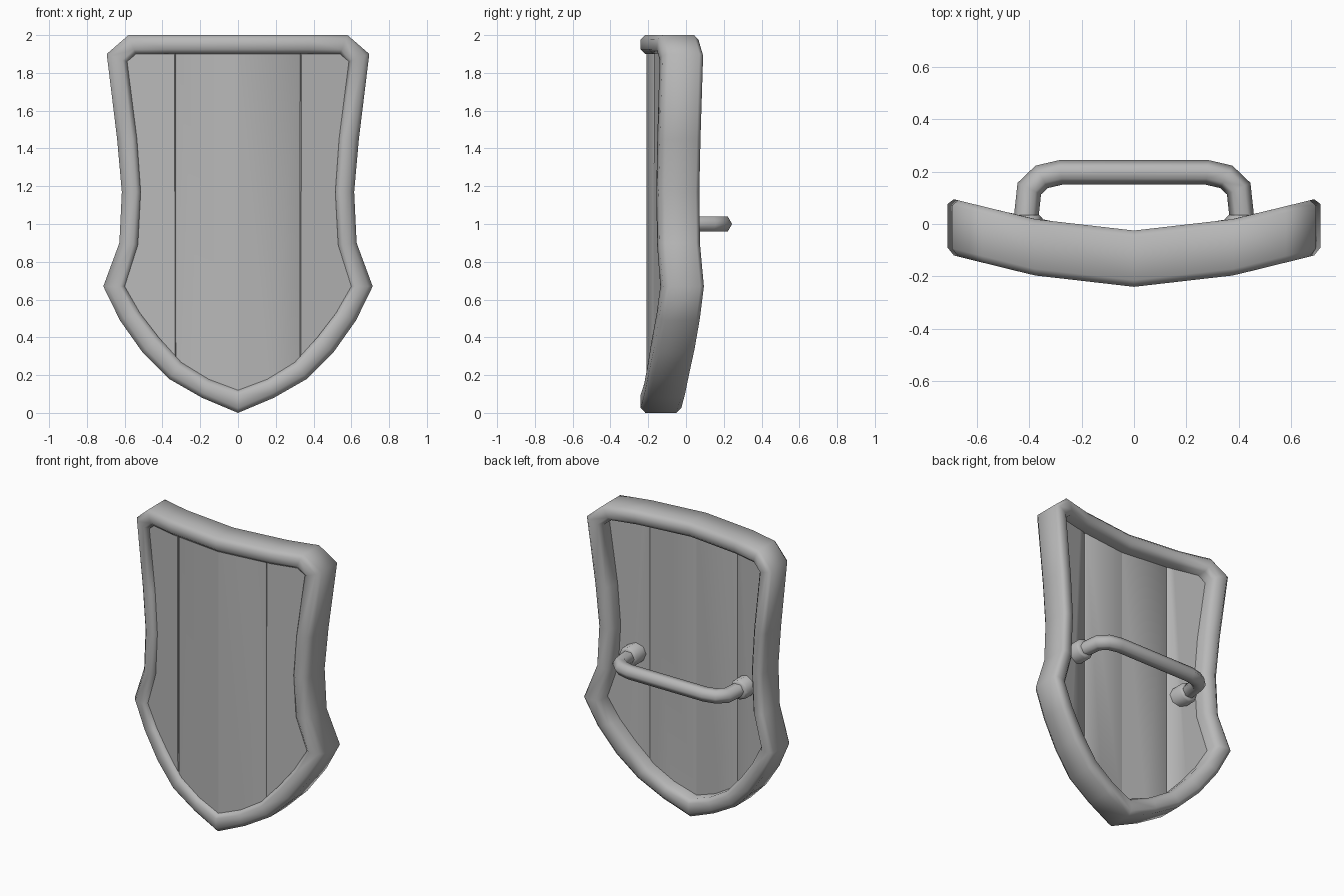
import bpy, bmesh, math
from mathutils import Vector

cube = bpy.data.objects.get("Cube")
if cube:
    bpy.data.objects.remove(cube, do_unlink=True)

grey = bpy.data.materials.new("plain grey")
grey.use_nodes = True
grey.diffuse_color = (0.48, 0.48, 0.48, 1)
grey.node_tree.nodes["Principled BSDF"].inputs["Base Color"].default_value = (0.48, 0.48, 0.48, 1)

DEPTH = 0.215   # rim front to back
BEVEL = 0.025   # rim edge rounding
SEAM = 0.33     # x of the side plank joints
PLANK = 0.095   # plank thickness
LAP = 0.002     # overlap of neighbouring planks


def front_y(x, kink=0.38):
    """Front of the curved shield at x, bent at the centre and at the kink."""
    x = abs(x)
    kink_y = -0.24 + 0.115 * kink
    if x < kink:
        return -0.24 + 0.115 * x
    return kink_y + (x - kink) * (-0.115 - kink_y) / (0.71 - kink)


def finish(name, bm, angle=50):
    bmesh.ops.recalc_face_normals(bm, faces=bm.faces)
    mesh = bpy.data.meshes.new(name)
    bm.to_mesh(mesh)
    bm.free()
    obj = bpy.data.objects.new(name, mesh)
    bpy.context.collection.objects.link(obj)
    mesh.materials.append(grey)
    bpy.ops.object.select_all(action="DESELECT")
    obj.select_set(True)
    bpy.context.view_layer.objects.active = obj
    bpy.ops.object.shade_smooth_by_angle(angle=math.radians(angle))
    return obj


def bridge(bm, rings, closed):
    """Skin a list of vertex rings with quads."""
    for i in range(len(rings) if closed else len(rings) - 1):
        a, b = rings[i], rings[(i + 1) % len(rings)]
        for j in range(len(a)):
            k = (j + 1) % len(a)
            bm.faces.new((a[j], a[k], b[k], b[j]))


# Half outlines from top centre to bottom tip, mirrored into full loops
outer_half = [(0, 2), (0.38, 2), (0.58, 2), (0.695, 1.9), (0.64, 1.45), (0.615, 1.17),
              (0.628, 0.9), (0.713, 0.67), (0.625, 0.49), (0.505, 0.32), (0.365, 0.18),
              (0.19, 0.08), (0, 0)]
inner_half = [(0, 1.9), (0.37, 1.9), (0.54, 1.9), (0.587, 1.86), (0.535, 1.45), (0.515, 1.17),
              (0.53, 0.89), (0.6, 0.67), (0.52, 0.53), (0.42, 0.4), (0.3, 0.267),
              (0.155, 0.178), (0, 0.12)]


def mirrored(half):
    return [Vector(p) for p in half] + [Vector((-x, z)) for x, z in half[-2:0:-1]]


outer, inner = mirrored(outer_half), mirrored(inner_half)

# Rim: a bevelled section carried around the outline
bm = bmesh.new()
rings = []
for o, i in zip(outer, inner):
    step = (i - o).normalized() * BEVEL
    section = [(o, BEVEL), (o + step, 0), (i - step, 0), (i, BEVEL),
               (i, DEPTH - BEVEL), (i - step, DEPTH), (o + step, DEPTH), (o, DEPTH - BEVEL)]
    rings.append([bm.verts.new((p.x, front_y(p.x) + d, p.y)) for p, d in section])
bridge(bm, rings, True)
finish("rim", bm, 75)

# Planks: slices of the panel outline, tucked under the rim
cuts = [-1, -SEAM, 0, SEAM, 1]
names = ["right_outer_plank", "right_inner_plank", "left_inner_plank", "left_outer_plank"]
for name, x0, x1 in zip(names, cuts, cuts[1:]):
    bm = bmesh.new()
    bm.faces.new([bm.verts.new((p.x, 0, p.y)) for p in
                  (o.lerp(i, 0.5) for o, i in zip(outer, inner))])
    for x, side in ((x0, -1), (x1, 1)):
        bmesh.ops.bisect_plane(bm, geom=bm.verts[:] + bm.edges[:] + bm.faces[:],
                               plane_co=(x + side * LAP, 0, 0), plane_no=(side, 0, 0),
                               clear_outer=True)
    for v in bm.verts:
        v.co.y = front_y(v.co.x, SEAM) + 0.03
    new = bmesh.ops.extrude_face_region(bm, geom=bm.faces[:])["geom"]
    bmesh.ops.translate(bm, vec=(0, PLANK, 0),
                        verts=[g for g in new if isinstance(g, bmesh.types.BMVert)])
    joints = [e for e in bm.edges
              if all(any(abs(v.co.x - x) < 2 * LAP for x in (x0, x1)) for v in e.verts)
              and abs(e.verts[0].co.z - e.verts[1].co.z) > 0.5]
    bmesh.ops.bevel(bm, geom=joints, offset=0.009, segments=1, affect="EDGES")
    finish(name, bm, 50)

# Handle: six-sided bar swept along a bent path
GRIP_Z, GRIP_R = 1.0, 0.047
path_half = [(0.42, -0.05), (0.4, 0.135), (0.353, 0.18), (0.28, 0.197)]
path = [Vector(p) for p in path_half] + [Vector((-x, y)) for x, y in reversed(path_half)]
bm = bmesh.new()
rings = []
for n, p in enumerate(path):
    before = (p - path[n - 1]).normalized() if n else (path[1] - p).normalized()
    after = (path[n + 1] - p).normalized() if n < len(path) - 1 else before
    t = (before + after).normalized()
    side = Vector((t.y, -t.x)) / t.dot(after)
    ring = []
    for k in range(6):
        a = k * math.tau / 6
        q = p + side * GRIP_R * math.cos(a)
        ring.append(bm.verts.new((q.x, q.y, GRIP_Z + GRIP_R * math.sin(a))))
    rings.append(ring)
bridge(bm, rings, False)
bm.faces.new(rings[0])
bm.faces.new(rings[-1])
finish("handle", bm, 65)

# Mounts: bevelled collars where the handle meets the planks
for name, s in (("left_mount", 1), ("right_mount", -1)):
    bm = bmesh.new()
    bmesh.ops.create_cone(bm, cap_ends=True, segments=8, radius1=0.067, radius2=0.067, depth=0.13)
    top = [e for e in bm.edges if all(v.co.z > 0 for v in e.verts)]
    bmesh.ops.bevel(bm, geom=top, offset=0.012, segments=1, affect="EDGES")
    obj = finish(name, bm, 50)
    obj.rotation_euler = (-math.pi / 2, 0, 0)
    obj.location = (0.417 * s, -0.03, GRIP_Z)
